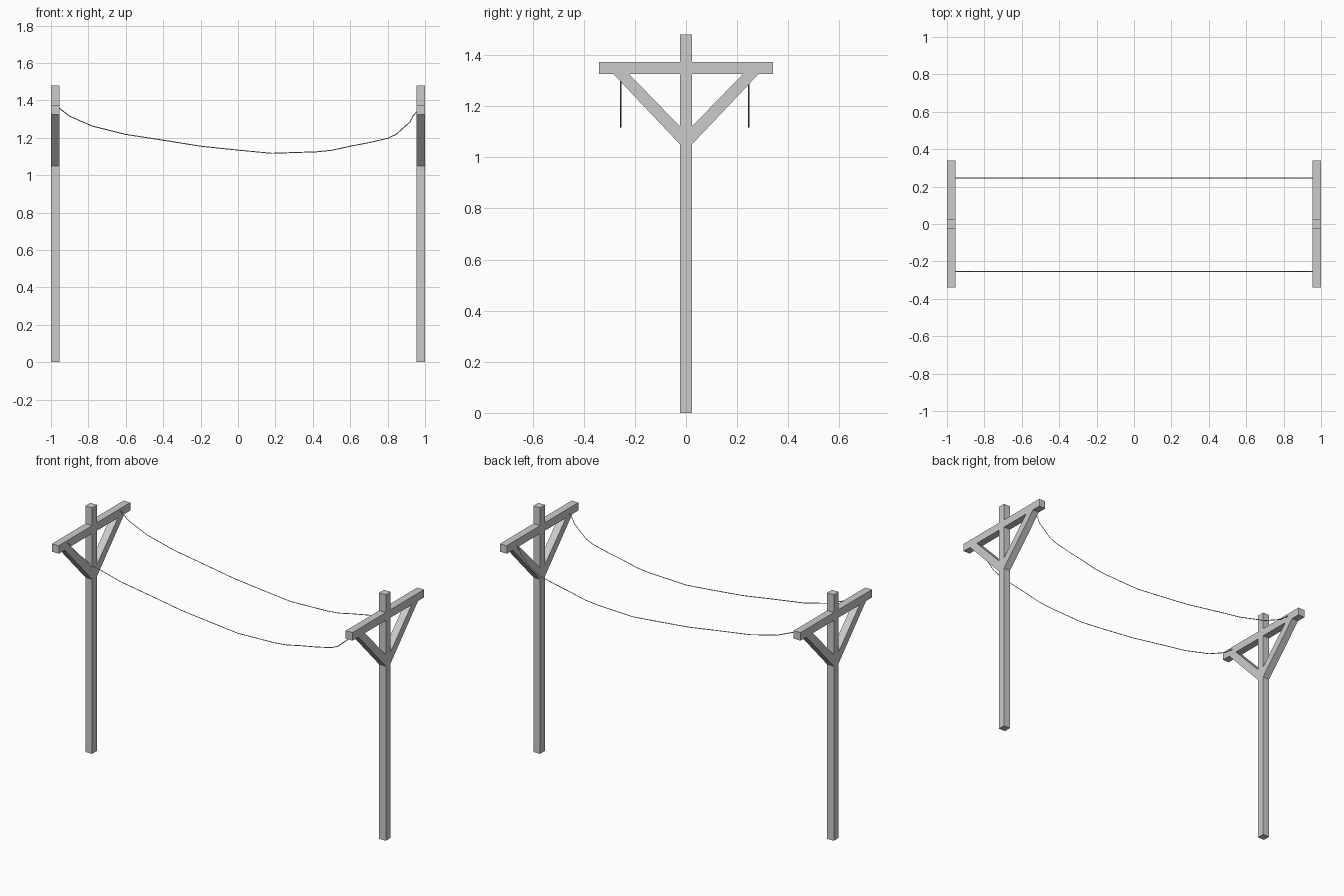
import bpy

if "Cube" in bpy.data.objects:
    bpy.data.objects.remove(bpy.data.objects["Cube"])

X0, X1 = -1.0, -0.955      # thickness range shared by all the timber


def prism(name, profile, mirror_y=False):
    """Extrude a (y, z) outline through the timber thickness, mirrored to the other pole."""
    n = len(profile)
    verts = [(x, y, z) for x in (X0, X1) for y, z in profile]
    faces = [tuple(reversed(range(n))), tuple(range(n, 2 * n))]
    faces += [(i, (i + 1) % n, n + (i + 1) % n, n + i) for i in range(n)]
    mesh = bpy.data.meshes.new(name)
    mesh.from_pydata(verts, [], faces)
    obj = bpy.data.objects.new(name, mesh)
    bpy.context.collection.objects.link(obj)
    mod = obj.modifiers.new("mirror", 'MIRROR')
    mod.use_axis = (True, mirror_y, False)
    mod.use_clip = False
    mod.use_mirror_merge = False
    return obj


def rect(half, z0, z1):
    return [(-half, z0), (half, z0), (half, z1), (-half, z1)]


# Upright posts and crossbeams
prism("posts", rect(0.023, 0, 1.48))
prism("crossbeams", rect(0.34, 1.325, 1.373))

# Diagonal braces from post to crossbeam
prism("braces", [(0.023, 1.05), (0.283, 1.325), (0.222, 1.325), (0.023, 1.12)], True)

# Sagging wires, (x, z) path
SAG = [(-0.965, 1.366), (-0.9, 1.315), (-0.78, 1.263), (-0.6, 1.218), (-0.38, 1.184),
       (-0.2, 1.155), (0, 1.134), (0.18, 1.117), (0.42, 1.125), (0.5, 1.133),
       (0.6, 1.155), (0.7, 1.174), (0.8, 1.197), (0.845, 1.218), (0.92, 1.285),
       (0.935, 1.315), (0.965, 1.35)]


def wire(name, y):
    curve = bpy.data.curves.new(name, 'CURVE')
    curve.dimensions = '3D'
    curve.bevel_depth = 0.0025
    curve.bevel_resolution = 0
    curve.use_fill_caps = True
    spline = curve.splines.new('POLY')
    spline.points.add(len(SAG) - 1)
    for p, (x, z) in zip(spline.points, SAG):
        p.co = (x, y, z, 1)
    bpy.context.collection.objects.link(bpy.data.objects.new(name, curve))


wire("front_wire", -0.255)
wire("back_wire", 0.246)
